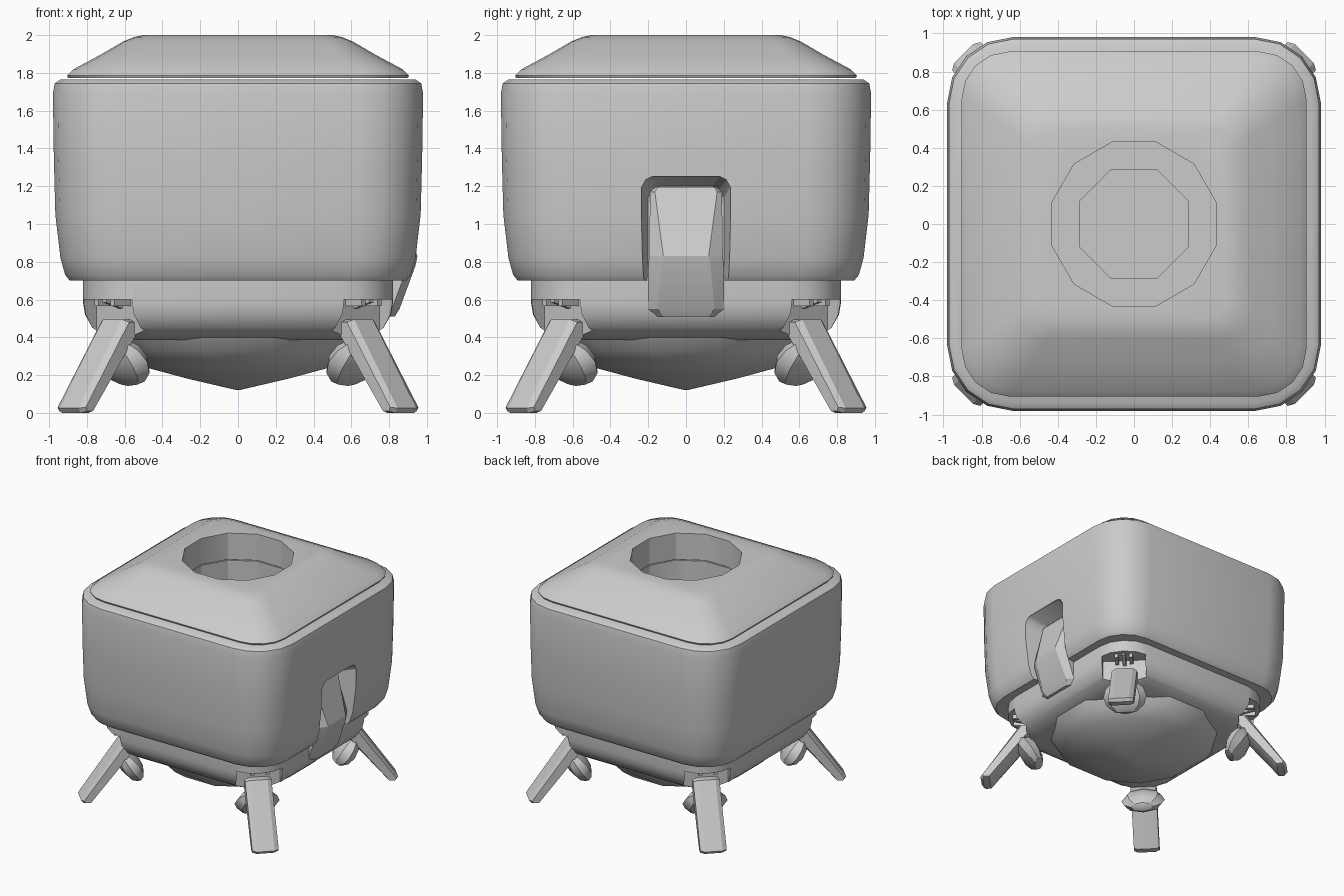
import bpy, bmesh, math
from mathutils import Matrix, Vector

if "Cube" in bpy.data.objects:
    bpy.data.objects.remove(bpy.data.objects["Cube"])

grey = bpy.data.materials.new("warm_grey")
grey.diffuse_color = (0.6, 0.6, 0.6, 1)
grey.use_nodes = True
grey.node_tree.nodes["Principled BSDF"].inputs["Base Color"].default_value = grey.diffuse_color


def make(name, bm, angle=35):
    bmesh.ops.recalc_face_normals(bm, faces=bm.faces)
    me = bpy.data.meshes.new(name)
    bm.to_mesh(me)
    bm.free()
    me.materials.append(grey)
    ob = bpy.data.objects.new(name, me)
    bpy.context.collection.objects.link(ob)
    smooth(ob, angle)
    return ob


def smooth(ob, angle):
    bpy.ops.object.select_all(action='DESELECT')
    ob.select_set(True)
    bpy.context.view_layer.objects.active = ob
    if angle:
        bpy.ops.object.shade_smooth_by_angle(angle=math.radians(angle))


def loft(rings):
    """Closed solid through rings with equal point counts."""
    bm = bmesh.new()
    loops = [[bm.verts.new(p) for p in r] for r in rings]
    n = len(loops[0])
    for a, b in zip(loops, loops[1:]):
        for i in range(n):
            j = (i + 1) % n
            bm.faces.new((a[i], a[j], b[j], b[i]))
    bm.faces.new(loops[0])
    bm.faces.new(loops[-1])
    return bm


def square(half, radius, z, seg=4):
    c, pts = half - radius, []
    for q, (sx, sy) in enumerate([(1, 1), (-1, 1), (-1, -1), (1, -1)]):
        for i in range(seg + 1):
            a = math.pi / 2 * (q + i / seg)
            pts.append((sx * c + radius * math.cos(a), sy * c + radius * math.sin(a), z))
    return pts


def circle(r, z, n):
    return [(r * math.cos(2 * math.pi * (i + .5) / n),
             r * math.sin(2 * math.pi * (i + .5) / n), z) for i in range(n)]


def prism(profile, half):
    """Extrude an (r, z) outline along y."""
    return loft([[(r, y, z) for r, z in profile] for y in (-half, half)])


def box(x0, x1, y0, y1, z0, z1):
    return loft([[(x0, y0, z), (x1, y0, z), (x1, y1, z), (x0, y1, z)] for z in (z0, z1)])


def cut(ob, cutters, angle=35):
    for c in cutters:
        m = ob.modifiers.new("cut", 'BOOLEAN')
        m.object, m.operation, m.solver = c, 'DIFFERENCE', 'EXACT'
        smooth(ob, 0)
        bpy.ops.object.modifier_apply(modifier=m.name)
    smooth(ob, angle)


def helper(name, bm):
    ob = make(name, bm, 0)
    ob.hide_render = True
    ob.hide_set(True)
    return ob


# main shell, lid and lower base
body = make("body", loft([square(h, r, z) for h, r, z in [
    (.89, .28, .70), (.915, .30, .73), (.94, .31, .82), (.967, .33, 1.05), (.975, .335, 1.35),
    (.98, .34, 1.69), (.97, .335, 1.745), (.94, .31, 1.765)]]))
lid = make("lid", loft([square(h, r, z) for h, r, z in [
    (.90, .25, 1.772), (.905, .25, 1.785), (.87, .235, 1.82), (.73, .19, 1.895),
    (.61, .15, 1.965), (.55, .13, 1.99), (.50, .12, 2.0)]]))
base = make("base", loft([square(h, r, z) for h, r, z in [
    (.60, .20, .385), (.70, .24, .405), (.77, .26, .45), (.81, .28, .52),
    (.82, .28, .58), (.82, .28, .72)]]))

# shallow pointed bowl underneath
make("bowl", loft([circle(r, z, 12) for r, z in [
    (.70, .40), (.65, .33), (.54, .25), (.28, .182), (.005, .12)]]), 50)

# round well through the lid, stepped at the bottom
well = helper("well_cutter", loft([circle(.445, z, 12) for z in (1.2, 2.2)]))
step = helper("step_cutter", loft([circle(.31, z, 8) for z in (1.05, 1.4)]))
cut(lid, [well])

# side recess, bevelled inwards and open at the bottom
def arch(x, half, top):
    c = .06
    return [(x, -half, .5), (x, half, .5), (x, half, top - c), (x, half - c * .4, top - c * .3),
            (x, half - c, top), (x, c - half, top), (x, c * .4 - half, top - c * .3),
            (x, -half, top - c)]


recess = helper("recess_cutter", loft([arch(.79, .20, 1.2), arch(.96, .235, 1.25),
                                       arch(1.1, .26, 1.28)]))
cut(body, [well, step, recess])

# chute with a sloping top that sits in the recess
make("chute", loft([
    [(.70, -b, z), (x - .04, -b, z), (x, -a, z), (x, a, z), (x - .04, b, z), (.70, b, z)]
    for z, x, a, b in [(.51, .83, .12, .17), (.55, .855, .15, .20), (.78, .94, .13, .20),
                       (.83, .95, .12, .195), (1.17, .84, .165, .19), (1.195, .82, .15, .175)]]), 20)

# four corner legs with sockets, fins and knuckles
sockets = []
for name, deg in [("front_right", -45), ("back_right", 45),
                  ("back_left", 135), ("front_left", -135)]:
    turn = Matrix.Rotation(math.radians(deg), 4, 'Z')

    def place(bm):
        bm.transform(turn)
        return bm

    sockets.append(helper(name + "_socket_cutter", place(box(.88, 1.4, -.18, .18, .3, .6))))
    leg = loft([[(r, y, z) for r, z in prof] for y, prof in [
        (-.105, [(.92, .48), (.87, .48), (.87, .41), (1.19, .01), (1.235, .01), (1.245, .03)]),
        (-.07, [(.94, .495), (.87, .495), (.86, .40), (1.19, 0), (1.245, 0), (1.265, .025)]),
        (.07, [(.94, .495), (.87, .495), (.86, .40), (1.19, 0), (1.245, 0), (1.265, .025)]),
        (.105, [(.92, .48), (.87, .48), (.87, .41), (1.19, .01), (1.235, .01), (1.245, .03)])]])
    make(name + "_leg", place(leg), 25)
    for i in (-1, 0, 1):
        y = i * .06
        make(f"{name}_fin_{i + 2}", place(prism(
            [(.87, .61), (1.0, .61), (1.0, .585), (.87, .55)], .014)
            if i == 0 else box(.87, 1.0, y - .014, y + .014, .565, .61)), 0)
    knuckle = bmesh.new()
    bmesh.ops.create_uvsphere(knuckle, u_segments=8, v_segments=6, radius=1)
    knuckle.transform(Matrix.Translation((.86, 0, .27)) @ Matrix.Rotation(math.radians(35), 4, 'Y')
                      @ Matrix.Diagonal((.085, .18, .145, 1)))
    make(name + "_knuckle", place(knuckle), 30)
cut(base, sockets)
